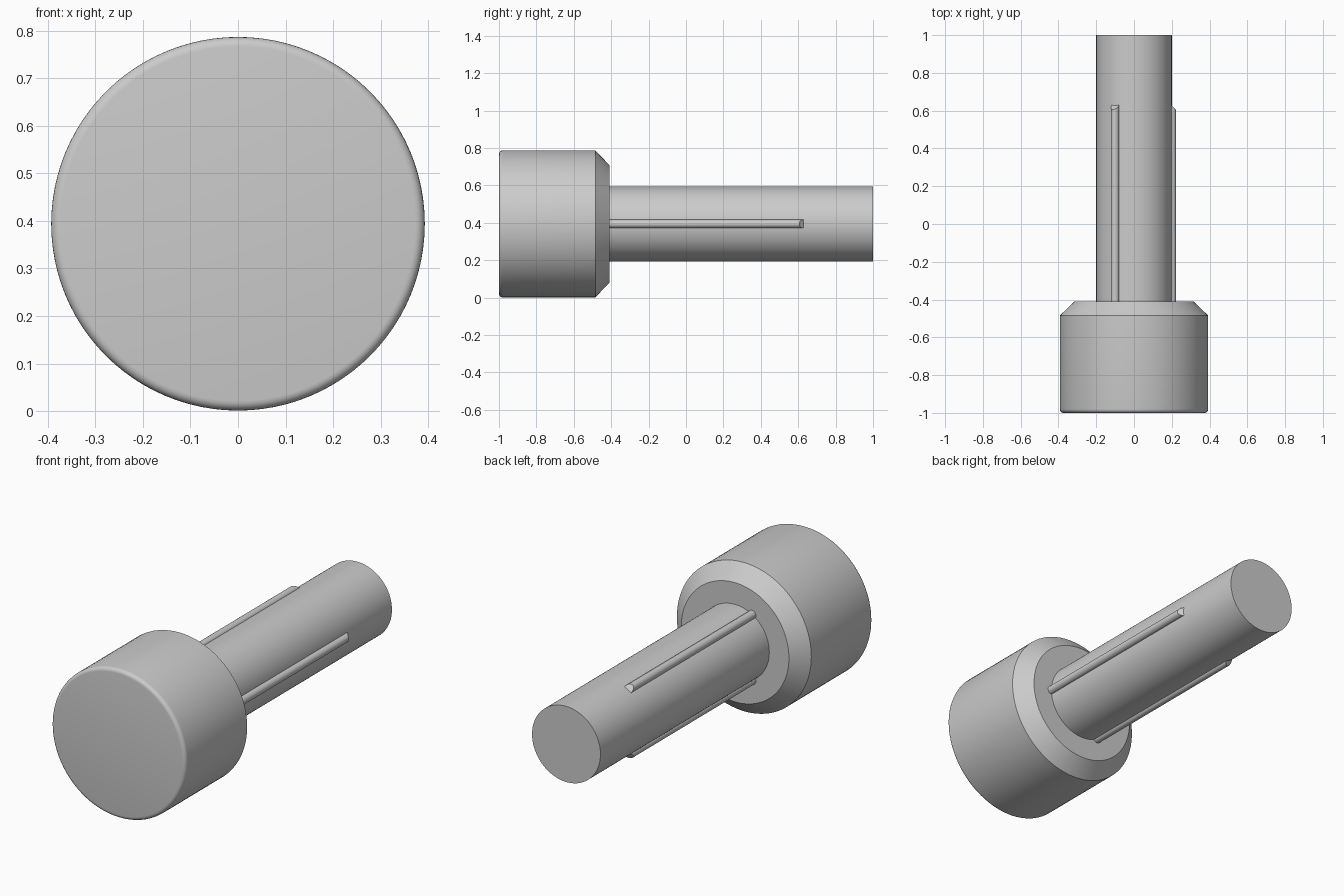
import bpy
import bmesh
from math import sin, cos, pi, radians
from mathutils import Matrix, Vector

default = bpy.data.objects.get("Cube")
if default:
    bpy.data.objects.remove(default, do_unlink=True)

AXIS_Z = 0.394       # height of the long axis
HEAD_R = 0.393
SHAFT_R = 0.2
RIB_R = 0.0225

grey = bpy.data.materials.new("plain grey")
grey.use_nodes = True
colour = (0.6, 0.6, 0.6, 1)
grey.diffuse_color = colour
grey.node_tree.nodes["Principled BSDF"].inputs["Base Color"].default_value = colour


def finish(name, bm):
    """Turn a bmesh into a smooth object with sharp corners."""
    bmesh.ops.recalc_face_normals(bm, faces=bm.faces)
    mesh = bpy.data.meshes.new(name)
    bm.to_mesh(mesh)
    bm.free()
    mesh.materials.append(grey)
    obj = bpy.data.objects.new(name, mesh)
    obj.location.z = AXIS_Z
    bpy.context.collection.objects.link(obj)
    bpy.ops.object.select_all(action='DESELECT')
    obj.select_set(True)
    bpy.context.view_layer.objects.active = obj
    bpy.ops.object.shade_smooth_by_angle(angle=radians(30))
    return obj


def lathe(name, profile, steps=96):
    """Revolve (radius, y) points around the y axis and cap both ends."""
    bm = bmesh.new()
    verts = [bm.verts.new((r, y, 0)) for r, y in profile]
    edges = [bm.edges.new(pair) for pair in zip(verts, verts[1:])]
    bmesh.ops.spin(bm, geom=verts + edges, cent=(0, 0, 0), axis=(0, 1, 0),
                   angle=2 * pi, steps=steps)
    bmesh.ops.remove_doubles(bm, verts=bm.verts, dist=0.0001)
    bmesh.ops.holes_fill(bm, edges=[e for e in bm.edges if e.is_boundary], sides=0)
    return finish(name, bm)


# Head: rounded front rim, straight side, chamfered back
fillet = 0.02
arc = [i * pi / 10 for i in range(6)]
rim = [(HEAD_R - fillet + fillet * sin(a), -1 + fillet - fillet * cos(a)) for a in arc]
lathe("head", rim + [(HEAD_R, -0.485), (0.315, -0.41)])

# Shaft: plain round bar, slightly sunk into the head
lathe("shaft", [(SHAFT_R, -0.45), (SHAFT_R, 1)])


# Ribs: thin round bars along the shaft, with ends sloping down to its surface
def rib(name, angle):
    start, end = -0.45, 0.628
    bm = bmesh.new()
    bmesh.ops.create_cone(bm, cap_ends=True, segments=24, radius1=RIB_R,
                          radius2=RIB_R, depth=end - start,
                          matrix=Matrix.Rotation(pi / 2, 4, 'X'))
    bmesh.ops.translate(bm, verts=bm.verts, vec=Vector((0, (start + end) / 2, 0)))
    for v in bm.verts:
        if v.co.y > 0:
            v.co.y -= v.co.x
    bmesh.ops.translate(bm, verts=bm.verts, vec=Vector((SHAFT_R, 0, 0)))
    bmesh.ops.rotate(bm, verts=bm.verts, cent=(0, 0, 0),
                     matrix=Matrix.Rotation(angle, 3, 'Y'))
    return finish(name, bm)


for name, turn in (("left_rib", 0), ("lower_rib", 1), ("upper_rib", 2)):
    rib(name, turn * 2 * pi / 3)
